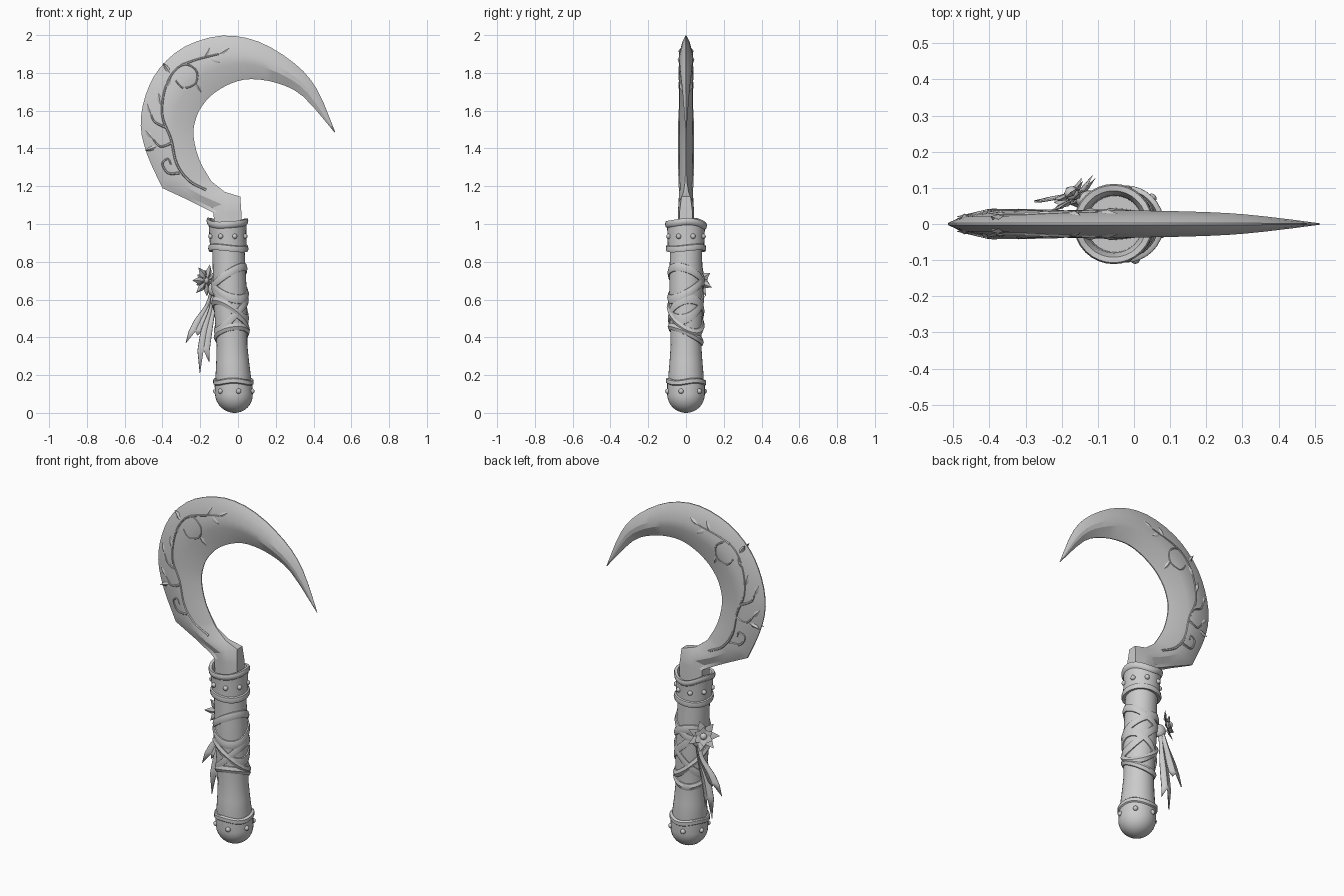
import bpy, bmesh, math
from mathutils import Vector, Matrix
from mathutils.bvhtree import BVHTree

if "Cube" in bpy.data.objects:
    bpy.data.objects.remove(bpy.data.objects["Cube"])

grey = bpy.data.materials.new("plain grey")
grey.diffuse_color = (0.6, 0.6, 0.6, 1)
grey.use_nodes = True
grey.node_tree.nodes["Principled BSDF"].inputs["Base Color"].default_value = grey.diffuse_color


def finish(name, bm, angle=40):
    bmesh.ops.recalc_face_normals(bm, faces=bm.faces)
    me = bpy.data.meshes.new(name)
    bm.to_mesh(me)
    bm.free()
    me.materials.append(grey)
    ob = bpy.data.objects.new(name, me)
    bpy.context.collection.objects.link(ob)
    bpy.ops.object.select_all(action='DESELECT')
    ob.select_set(True)
    bpy.context.view_layer.objects.active = ob
    bpy.ops.object.shade_smooth_by_angle(angle=math.radians(angle))
    return ob


def loft(bm, rings, wrap=False):
    """Skin closed rings of points; cap the ends unless the loft wraps round."""
    vs = [[bm.verts.new(p) for p in r] for r in rings]
    n, m = len(vs), len(vs[0])
    for i in range(n if wrap else n - 1):
        a, b = vs[i], vs[(i + 1) % n]
        for j in range(m):
            k = (j + 1) % m
            bm.faces.new((a[j], a[k], b[k], b[j]))
    if not wrap:
        bm.faces.new(vs[0])
        bm.faces.new(vs[-1])


def spline(pts, steps):
    """Smooth path through points of any dimension."""
    out = []
    for i in range(len(pts) - 1):
        p0, p1, p2, p3 = (pts[max(i - 1, 0)], pts[i], pts[i + 1], pts[min(i + 2, len(pts) - 1)])
        for s in range(steps):
            t = s / steps
            out.append(tuple(0.5 * (2 * b + (c - a) * t + (2 * a - 5 * b + 4 * c - d) * t * t
                                    + (3 * b - a - 3 * c + d) * t ** 3)
                             for a, b, c, d in zip(p0, p1, p2, p3)))
    return out + [tuple(pts[-1])]


def axis_x(z):
    return -0.018 - 0.038 * z      # the grip leans slightly


def lathe(name, profile, wave=lambda a, z: 0, sides=32):
    bm = bmesh.new()
    rings = []
    for r, z in profile:
        rings.append([(axis_x(z) + r * math.cos(a), r * math.sin(a), z + wave(a, z))
                      for a in (2 * math.pi * i / sides for i in range(sides))])
    loft(bm, rings)
    return finish(name, bm)


# --- Blade: outer x, z, inner x, z, half thickness, edge bluntness
stations = [
    (-.12, .92, .02, .92, .045, .8), (-.13, 1.06, .018, 1.06, .043, .8),
    (-.16, 1.075, .012, 1.145, .040, .6), (-.27, 1.13, -.07, 1.17, .038, .35),
    (-.40, 1.19, -.14, 1.225, .036, .12), (-.48, 1.365, -.205, 1.34, .037, .08),
    (-.515, 1.52, -.236, 1.47, .037, .08), (-.49, 1.68, -.222, 1.56, .037, .08),
    (-.415, 1.825, -.19, 1.625, .037, .08), (-.28, 1.94, -.13, 1.69, .037, .08),
    (-.085, 1.997, -.035, 1.745, .037, .08), (.11, 1.965, .07, 1.767, .036, .08),
    (.30, 1.85, .21, 1.745, .030, .08), (.42, 1.71, .345, 1.675, .018, .08),
    (.515, 1.485, .510, 1.486, .002, .08)]
path = stations[:4] + spline(stations[4:], 3)
rings = []
for ox, oz, ix, iz, t, e in path:
    o, i = Vector((ox, 0, oz)), Vector((ix, 0, iz))
    half = [(0, e), (.14, max(.55, e)), (.42, 1), (.62, .95), (1, e)]
    up = [o.lerp(i, f) + Vector((0, t * h, 0)) for f, h in half]
    rings.append(up + [Vector((p.x, -p.y, p.z)) for p in reversed(up)])
bm = bmesh.new()
loft(bm, rings)
bmesh.ops.recalc_face_normals(bm, faces=bm.faces)
bmesh.ops.triangulate(bm, faces=bm.faces)
blade_tree = BVHTree.FromBMesh(bm)
finish("blade", bm, 22)


def on_blade(x, z, side):
    hit = blade_tree.ray_cast(Vector((x, side, z)), Vector((0, -side, 0)))[0]
    return hit if hit else Vector((x, side * .02, z))


# --- Vine relief on both faces of the blade
stems = [
    [(-.17, 1.18), (-.26, 1.23), (-.325, 1.32), (-.355, 1.45), (-.40, 1.57), (-.39, 1.70),
     (-.345, 1.80), (-.28, 1.845), (-.22, 1.81), (-.225, 1.745), (-.29, 1.72), (-.33, 1.76)],
    [(-.31, 1.27), (-.37, 1.27), (-.40, 1.32), (-.37, 1.345), (-.355, 1.315)],
    [(-.35, 1.43), (-.41, 1.41), (-.45, 1.45)],
    [(-.38, 1.51), (-.44, 1.54), (-.46, 1.58)],
    [(-.30, 1.84), (-.22, 1.87), (-.10, 1.90)]]
leaves = [(-.45, 1.45, 130), (-.46, 1.58, 110), (-.41, 1.63, 100), (-.385, 1.72, 60),
          (-.36, 1.80, 125), (-.18, 1.88, 60), (-.15, 1.885, -30), (-.10, 1.90, 30),
          (-.225, 1.75, -60), (-.43, 1.41, 200)]
for side, label in ((-1, "front"), (1, "back")):
    bm = bmesh.new()
    for stem in stems:
        pts = spline(stem, 5)
        tubes = []
        for k, (x, z) in enumerate(pts):
            a, b = pts[max(k - 1, 0)], pts[min(k + 1, len(pts) - 1)]
            d = Vector((b[0] - a[0], 0, b[1] - a[1])).normalized()
            nrm = Vector((-d.z, 0, d.x))
            w = .007 * (1 - .5 * k / len(pts))
            c = on_blade(x, z, side)
            tubes.append([c + nrm * w * math.cos(q) + Vector((0, w * math.sin(q), 0))
                          for q in (math.pi * j / 3 for j in range(6))])
        loft(bm, tubes)
    for x, z, deg in leaves:
        d = Vector((math.cos(math.radians(deg)), math.sin(math.radians(deg))))
        s = Vector((-d.y, d.x))
        outline = []
        for f, w in ((0, 0), (.02, .011), (.04, .010), (.065, 0), (.04, -.010), (.02, -.011)):
            p = Vector((x, z)) + d * f + s * w
            outline.append(on_blade(p.x, p.y, side) + Vector((0, side * .001, 0)))
        ring = [bm.verts.new(p) for p in outline]
        mid = sum(outline, Vector()) / 6 + Vector((0, side * .008, 0))
        top = bm.verts.new(mid)
        for j in range(6):
            bm.faces.new((ring[j], ring[(j + 1) % 6], top))
    finish("vine_" + label, bm)

# --- Grip
grip_profile = [(.088, .12), (.094, .19), (.087, .27), (.081, .36), (.084, .45), (.088, .55),
                (.088, .70), (.086, .80), (.086, .90)]


def grip_radius(z):
    for (r0, z0), (r1, z1) in zip(grip_profile, grip_profile[1:]):
        if z <= z1:
            return r0 + (r1 - r0) * (z - z0) / (z1 - z0)
    return .086


lathe("grip", grip_profile)

# --- Pommel with a raised lip
dome = [(.1 * math.sin(q), .1 - .1 * math.cos(q)) for q in (math.pi / 2 * k / 8 for k in range(9))]
dome[0] = (.004, 0)
lathe("pommel", dome + [(.100, .15), (.107, .155), (.107, .175), (.101, .180), (.088, .180)],
      lambda a, z: .006 * math.sin(3 * a) if z > .14 else 0)

# --- Hollow sleeve at the top of the grip, with wavy rim and lower band
lathe("sleeve", [(.085, .860), (.103, .856), (.107, .868), (.104, .886), (.097, .890), (.098, .94),
                 (.100, .985), (.108, .992), (.111, 1.008), (.107, 1.02), (.092, 1.018),
                 (.080, .99), (.078, .94)],
      lambda a, z: .011 * math.cos(2 * a + .3) + .004 * math.sin(3 * a) if z > .97
      else (.006 * math.sin(2 * a) if z < .9 else 0))

# --- Rivets
bm = bmesh.new()
for count, z, r, turn in ((8, .935, .098, 22), (6, .115, .100, 45)):
    for k in range(count):
        a = math.radians(turn) + 2 * math.pi * k / count
        bmesh.ops.create_uvsphere(bm, u_segments=10, v_segments=6, radius=.014, matrix=Matrix.Translation(
            (axis_x(z) + r * math.cos(a), r * math.sin(a), z)))
finish("rivets", bm, 60)

# --- Crossing cloth wraps: height on the left, on the right, slant at the back, width
wraps = [(.67, .50, .03, .055), (.43, .60, .02, .05), (.66, .765, -.03, .045),
         (.69, .63, .05, .05), (.40, .43, -.04, .04), (.58, .44, -.05, .045)]
for n, (left, right, slant, width) in enumerate(wraps):
    bm = bmesh.new()
    rings = []
    for k in range(40):
        a = 2 * math.pi * k / 40
        z = (left + right) / 2 + (right - left) / 2 * math.cos(a) + slant * math.sin(a)
        ring = []
        for dz, lift in ((-.5, -.004), (-.46, .006), (0, .009 + .001 * n), (.46, .006), (.5, -.004)):
            zz = z + dz * width
            r = grip_radius(zz) + lift
            ring.append((axis_x(zz) + r * math.cos(a), r * math.sin(a), zz))
        rings.append(ring)
    loft(bm, rings, wrap=True)
    finish("cloth_wrap_%d" % (n + 1), bm)

# --- Ribbon tails: left x, right x, y, z along the length, then a notched end
tails = [([(-.15, -.12, .075, .64), (-.175, -.135, .08, .57), (-.232, -.165, .07, .49),
           (-.262, -.19, .065, .43)], (-.277, -.215, .37, .41)),
         ([(-.14, -.11, .07, .64), (-.155, -.12, .065, .55), (-.195, -.135, .055, .44),
           (-.215, -.150, .05, .33)], (-.203, -.152, .21, .27))]
for n, (rows, (lx, rx, lz, rz)) in enumerate(tails):
    bm = bmesh.new()
    grid = []
    for a, b, y, z in spline(rows, 4):
        grid.append([bm.verts.new((a + (b - a) * f, y + dy, z)) for f, dy in ((0, 0), (.5, .012), (1, 0))])
    y = rows[-1][2]
    for r0, r1 in zip(grid, grid[1:]):
        for j in (0, 1):
            bm.faces.new((r0[j], r0[j + 1], r1[j + 1], r1[j]))
    l, m, r = grid[-1]
    bm.faces.new((l, m, bm.verts.new((lx, y, lz))))
    bm.faces.new((m, r, bm.verts.new((rx, y, rz))))
    ob = finish("ribbon_tail_%d" % (n + 1), bm)
    mod = ob.modifiers.new("thickness", 'SOLIDIFY')
    mod.thickness = .006

# --- Flower tied at the back left
facing = Vector((-.6, .78, .15)).normalized()
place = Matrix.Translation((-.165, .075, .70)) @ facing.to_track_quat('Z', 'Y').to_matrix().to_4x4()
bm = bmesh.new()
for layer, (count, length, lift) in enumerate(((7, .088, 0), (6, .055, .014))):
    for k in range(count):
        turn = Matrix.Rotation(2 * math.pi * (k + .5 * layer) / count, 4, 'Z')
        pts = [(.006, 0, 0), (length * .55, .021, .004), (length, 0, .012), (length * .55, -.021, .004)]
        rim = [bm.verts.new(place @ turn @ Vector((x, y, z + lift))) for x, y, z in pts]
        for h in (.010, -.002):
            peak = bm.verts.new(place @ turn @ Vector((length * .5, 0, h + lift - .004)))
            for j in range(4):
                bm.faces.new((rim[j], rim[(j + 1) % 4], peak))
bmesh.ops.create_uvsphere(bm, u_segments=12, v_segments=8, radius=.02,
                          matrix=place @ Matrix.Translation((0, 0, .012)))
finish("flower", bm, 30)

# --- Knot joining flower and ribbons to the wraps
bm = bmesh.new()
bmesh.ops.create_uvsphere(bm, u_segments=14, v_segments=8, radius=.035, matrix=Matrix.Translation(
    (-.125, .065, .655)) @ Matrix.Diagonal((1, .8, 1.1, 1)))
finish("ribbon_knot", bm, 60)
